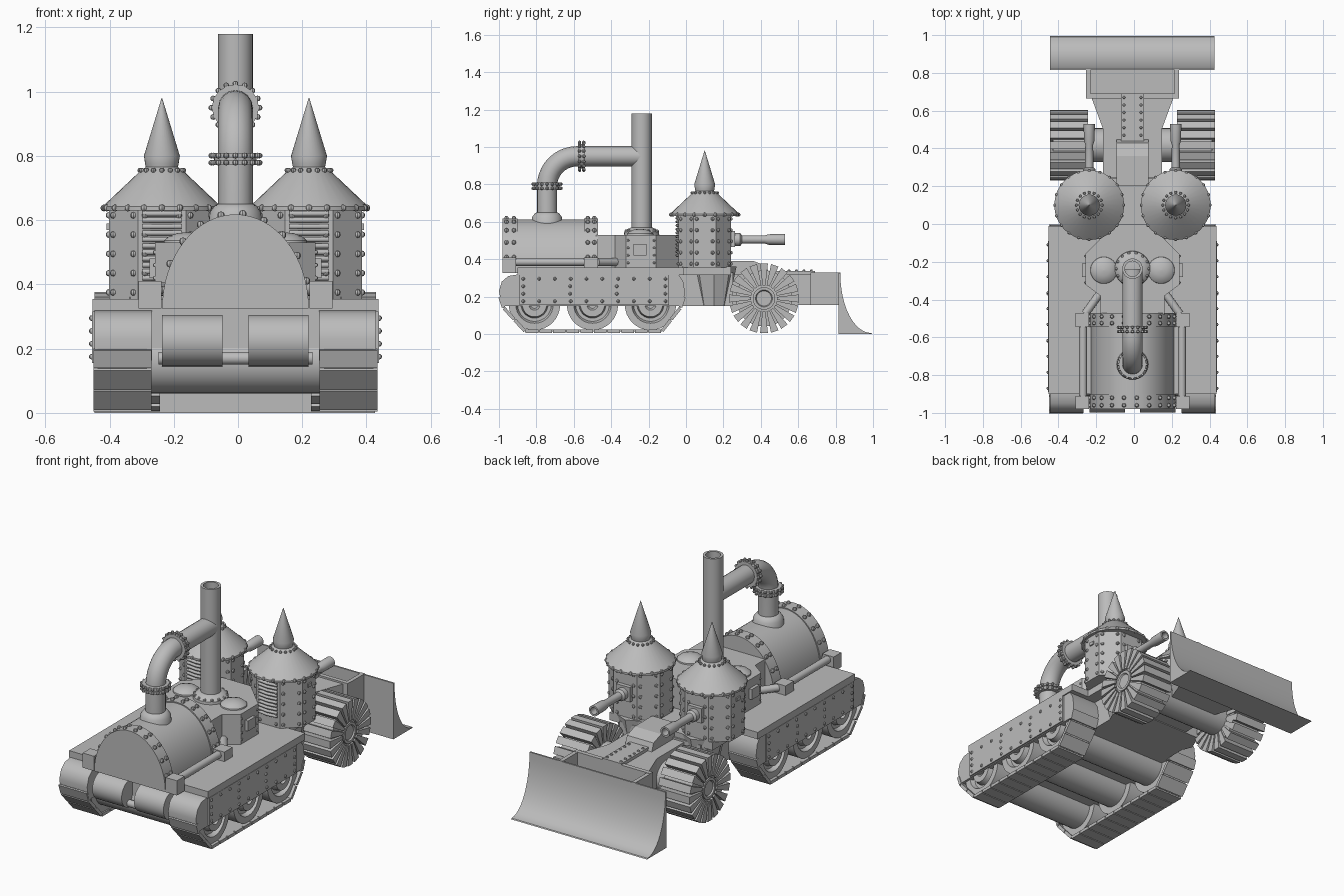
import bpy, bmesh
from math import pi, sin, cos, tau
from mathutils import Vector, Matrix

old = bpy.data.objects.get("Cube")
if old:
    bpy.data.objects.remove(old)

grey = bpy.data.materials.new("iron_grey")
grey.use_nodes = True
grey.diffuse_color = (0.5, 0.5, 0.5, 1)
grey.node_tree.nodes["Principled BSDF"].inputs["Base Color"].default_value = (0.5, 0.5, 0.5, 1)
CX = -0.008
SIDES = ((1, "left_"), (-1, "right_"))


def add(name, data):
    ob = bpy.data.objects.new(name, data)
    ob.location.x = CX
    data.materials.append(grey)
    bpy.context.collection.objects.link(ob)
    return ob


def finish(name, bm, smooth=False):
    bmesh.ops.recalc_face_normals(bm, faces=bm.faces)
    if smooth:
        for f in bm.faces:
            f.smooth = True
        for e in bm.edges:
            e.smooth = e.is_manifold and e.calc_face_angle() < 0.6
    me = bpy.data.meshes.new(name)
    bm.to_mesh(me)
    bm.free()
    return add(name, me)


def box(name, x, y, z):
    return prism(name, [(x[0], y[0]), (x[1], y[0]), (x[1], y[1]), (x[0], y[1])], "Z", *z)


# Extrude a flat outline along one axis from a to b
def prism(name, pts, axis, a, b, smooth=False):
    bm = bmesh.new()
    put = {"X": lambda p, t: (t, p[0], p[1]), "Y": lambda p, t: (p[0], t, p[1]),
           "Z": lambda p, t: (p[0], p[1], t)}[axis]
    ends = [[bm.verts.new(put(p, t)) for p in pts] for t in (a, b)]
    for e in ends:
        bm.faces.new(e)
    for i in range(len(pts)):
        j = (i + 1) % len(pts)
        bm.faces.new((ends[0][i], ends[0][j], ends[1][j], ends[1][i]))
    return finish(name, bm, smooth)


# Revolve (radius, height) points around a direction
def lathe(name, prof, loc, axis=(0, 0, 1), seg=32, hollow=False):
    bm = bmesh.new()
    rot = Vector(axis).to_track_quat("Z", "Y").to_matrix()
    rings = [[bm.verts.new(rot @ Vector((r * cos(tau * i / seg), r * sin(tau * i / seg), h)) + Vector(loc))
              for i in range(seg)] for r, h in prof]
    pairs = list(zip(rings, rings[1:])) + ([(rings[-1], rings[0])] if hollow else [])
    for p, q in pairs:
        for i in range(seg):
            j = (i + 1) % seg
            bm.faces.new((p[i], p[j], q[j], q[i]))
    if not hollow:
        bm.faces.new(rings[0])
        bm.faces.new(rings[-1])
    return finish(name, bm, True)


def drum(name, r, a, b, y, z, seg=32):
    return lathe(name, [(r, a), (r, b)], (0, y, z), (1, 0, 0), seg)


def bolts(name, pts, r=0.009):
    bm = bmesh.new()
    for p in pts:
        bmesh.ops.create_uvsphere(bm, u_segments=8, v_segments=5, radius=r, matrix=Matrix.Translation(p))
    return finish(name, bm, True)


def ring(n, r, loc, axis=(0, 0, 1)):
    rot = Vector(axis).to_track_quat("Z", "Y").to_matrix()
    return [rot @ Vector((r * cos(tau * i / n), r * sin(tau * i / n), 0)) + Vector(loc) for i in range(n)]


def pipe(name, pts, r):
    cu = bpy.data.curves.new(name, "CURVE")
    cu.dimensions, cu.bevel_depth, cu.bevel_resolution, cu.use_fill_caps = "3D", r, 6, True
    sp = cu.splines.new("POLY")
    sp.points.add(len(pts) - 1)
    for p, co in zip(sp.points, pts):
        p.co = (*co, 1)
    return add(name, cu)


# Hull and decks
box("hull", (-0.26, 0.26), (-0.9, 0.25), (0.15, 0.33))
box("main_deck", (-0.445, 0.445), (-0.9, -0.01), (0.315, 0.355))
box("turret_deck", (-0.33, 0.33), (-0.02, 0.24), (0.315, 0.36))
for i, y in enumerate((-0.81, -0.5, -0.19)):
    drum(f"roller_{i}", 0.1, -0.3, 0.3, y, 0.16)
for s, side in SIDES:
    drum(side + "front_drum", 0.08, s * 0.04, s * 0.228, -0.918, 0.225)
drum("front_drum_axle", 0.02, -0.24, 0.24, -0.93, 0.17)

# Boiler with two riveted bands
def arch(grow):
    return [((0.222 + grow) * cos(pi * i / 32), 0.325 + (0.287 + grow) * sin(pi * i / 32)) for i in range(33)]


prism("boiler", arch(0), "Y", -0.975, -0.475, True)
for i, (a, b) in enumerate(((-0.98, -0.9), (-0.545, -0.47))):
    prism(f"boiler_band_{i}", arch(0.006), "Y", a, b, True)
    bolts(f"boiler_rivets_{i}", [(x, y, z) for y in (a + 0.02, b - 0.02) for x, z in arch(0.009)[3:31:3]], 0.012)

# Middle housing under the chimney
half = [(0.09, 0.0), (0.25, -0.16), (0.25, -0.32), (0.17, -0.38), (0.17, -0.48)]
prism("housing", half + [(-x, y) for x, y in reversed(half)], "Z", 0.35, 0.53)
for s, side in SIDES:
    lathe(side + "dome", [(0.072, 0), (0.07, 0.012), (0.055, 0.025), (0.03, 0.034), (0.002, 0.037)],
          (s * 0.152, -0.245, 0.525))
    box(side + "housing_vent", (s * 0.25, s * 0.268), (-0.28, -0.21), (0.42, 0.48))
    bolts(side + "housing_rivets", [(s * 0.25, y, z) for y in (-0.31, -0.17) for z in (0.38, 0.42, 0.46, 0.5)], 0.007)
    # Steam lines beside the boiler
    box(side + "line_front_block", (s * 0.23, s * 0.302), (-0.98, -0.91), (0.325, 0.41))
    box(side + "line_rear_block", (s * 0.23, s * 0.302), (-0.545, -0.47), (0.35, 0.41))
    pipe(side + "steam_line", [(s * 0.262, y, 0.385) for y in (-0.92, -0.52)], 0.021)
    pipe(side + "steam_branch", [(s * 0.25, -0.475, 0.385), (s * 0.16, -0.35, 0.385)], 0.021)

# Chimney and feed pipe
CY, FY, PZ = -0.237, -0.743, 0.95
lathe("chimney", [(0.054, 0.5), (0.054, 1.18), (0.04, 1.18), (0.04, 0.5)], (0, CY, 0), hollow=True)
lathe("chimney_collar", [(0.095, 0.52), (0.093, 0.545), (0.075, 0.562), (0.054, 0.57)], (0, CY, 0))
bolts("chimney_collar_bolts", ring(14, 0.085, (0, CY, 0.55)))
R = 0.16
bend = [(0, FY + R - R * cos(a), PZ - R + R * sin(a)) for a in (pi / 2 * i / 10 for i in range(11))]
pipe("feed_pipe", [(0, FY, 0.6)] + bend + [(0, CY, PZ)], 0.054)
lathe("feed_pipe_foot", [(0.085, 0.58), (0.08, 0.625), (0.065, 0.645), (0.054, 0.65)], (0, FY, 0))
for name, loc, ax in (("lower", (0, FY, 0.79), (0, 0, 1)), ("upper", (0, -0.558, PZ), (0, 1, 0))):
    lathe(name + "_flange", [(0.072, -0.019), (0.072, -0.003), (0.066, -0.003), (0.066, 0.003), (0.072, 0.003),
                             (0.072, 0.019)], loc, ax)
    d = Vector(ax) * 0.011
    bolts(name + "_flange_bolts", ring(16, 0.075, Vector(loc) + d, ax) + ring(16, 0.075, Vector(loc) - d, ax))

# Twin turrets
TY = 0.1
for s, side in SIDES:
    tx = s * 0.229
    q = [(0.075, -0.14), (0.165, -0.06), (0.165, 0.06), (0.075, 0.14)]
    octo = [(tx + x, TY + y) for x, y in q + [(-x, y) for x, y in reversed(q)]]
    prism(side + "turret", octo, "Z", 0.355, 0.64)
    studs = []
    for a, b in zip(octo, octo[1:] + octo[:1]):
        a, b = Vector(a), Vector(b)
        studs += [(*a.lerp(b, t), 0.375 + 0.06 * k) for t in (0.15, 0.85) for k in range(5)]
    bolts(side + "turret_studs", studs, 0.01)
    for k in range(11):
        pipe(f"{side}slat_{k}", [(tx - 0.06, TY - 0.14, 0.42 + 0.02 * k), (tx, TY - 0.148, 0.42 + 0.02 * k),
                                 (tx + 0.06, TY - 0.14, 0.42 + 0.02 * k)], 0.008)
    lathe(side + "turret_roof", [(0.185, 0.63), (0.185, 0.642), (0.065, 0.755), (0.05, 0.765), (0.052, 0.775),
                                 (0.056, 0.8), (0.001, 0.98)], (tx, TY, 0), seg=32)
    bolts(side + "roof_edge_bolts", ring(20, 0.18, (tx, TY, 0.638)), 0.011)
    bolts(side + "roof_top_bolts", ring(16, 0.068, (tx, TY, 0.755)), 0.008)
    box(side + "turret_hatch", (tx + s * 0.16, tx + s * 0.172), (TY - 0.015, TY + 0.015), (0.57, 0.59))
    lathe(side + "turret_base", [(0.075, 0.15), (0.12, 0.36)], (s * 0.21, 0.15, 0), seg=8)
    # Guns with flared muzzles
    box(side + "gun_mount", (tx - 0.045, tx + 0.045), (0.23, 0.262), (0.465, 0.55))
    lathe(side + "gun", [(0.034, 0.25), (0.034, 0.29), (0.022, 0.3), (0.021, 0.42), (0.028, 0.44), (0.03, 0.53),
                         (0.02, 0.53), (0.018, 0.45)], (tx, 0, 0.505), (0, 1, 0), 20)

# Crawler tracks
cover = [(-0.9, 0.318), (-0.95, 0.31), (-0.985, 0.28), (-1.0, 0.23), (-0.985, 0.15),
         (-0.02, 0.15), (-0.005, 0.22), (-0.015, 0.28), (-0.04, 0.318)]
belt = [Vector(p) for p in ((-0.995, 0.2), (-0.975, 0.14), (-0.86, 0.014), (-0.13, 0.014), (-0.03, 0.14), (-0.01, 0.2))]
for s, side in SIDES:
    prism(side + "track_cover", cover, "X", s * 0.26, s * 0.438, True)
    box(side + "cover_plate", (s * 0.43, s * 0.447), (-0.89, -0.09), (0.155, 0.315))
    rivets = [(s * 0.447, -0.87 + 0.0845 * i, z) for i in range(10) for z in (0.175, 0.295)]
    rivets += [(s * 0.447, y, z) for y in (-0.87, -0.62, -0.37, -0.11) for z in (0.215, 0.255)]
    bolts(side + "cover_rivets", rivets)
    for i, y in enumerate((-0.81, -0.5, -0.19)):
        lathe(f"{side}road_wheel_{i}", [(0.137, 0.27), (0.137, 0.425), (0.1, 0.425), (0.09, 0.4), (0.072, 0.4),
                                        (0.065, 0.432), (0.03, 0.432), (0.02, 0.415)], (0, y, 0.157), (s, 0, 0))
    # Belt links laid along the lower run
    n = 0
    for a, b in zip(belt, belt[1:]):
        count = max(1, round((b - a).length / 0.075))
        d = (b - a) / count
        nrm = Vector((-d.y, d.x)).normalized() * 0.009
        for k in range(count):
            p, e = a + d * (k + 0.04), a + d * (k + 0.96)
            prism(f"{side}track_link_{n}", [p - nrm, e - nrm, e + nrm, p + nrm], "X", s * 0.262, s * 0.442)
            n += 1
        prism(f"{side}belt_{n}", [a, b, b + nrm, a + nrm], "X", s * 0.275, s * 0.43)

# Paddle wheels on a thick axle
WY, WZ = 0.417, 0.19
drum("paddle_axle", 0.09, -0.26, 0.26, WY, WZ)
for s, side in SIDES:
    lathe(side + "paddle_wheel", [(0.15, 0.24), (0.15, 0.42), (0.06, 0.425), (0.06, 0.436), (0.045, 0.436),
                                  (0.04, 0.428)], (0, WY, WZ), (s, 0, 0), 40)
    for i in range(20):
        u = Vector((cos(tau * i / 20), sin(tau * i / 20)))
        v = Vector((-u.y, u.x))
        c = Vector((WY, WZ))
        prism(f"{side}paddle_{i}", [c + u * 0.07 - v * 0.008, c + u * 0.186 - v * 0.021,
                                    c + u * 0.186 + v * 0.021, c + u * 0.07 + v * 0.008], "X", s * 0.235, s * 0.438)

# Tail body, hatch and plough frame
tail = [(0.155, 0.2), (0.155, 0.5), (0.225, 0.69)]
prism("tail_body", tail + [(-x, y) for x, y in reversed(tail)], "Z", 0.155, 0.32)
box("tail_spine", (-0.06, 0.06), (0.3, 0.69), (0.31, 0.338))
bolts("tail_bolts", [(x, 0.47 + 0.04 * i, 0.338) for x in (-0.045, 0.045) for i in range(6)], 0.008)
prism("tail_hatch", [(0.2, 0.31), (0.45, 0.31), (0.43, 0.365), (0.36, 0.39), (0.2, 0.39)], "X", -0.085, 0.085)
box("frame_back_bar", (-0.245, 0.245), (0.665, 0.69), (0.155, 0.33))
box("frame_floor", (-0.24, 0.24), (0.68, 0.82), (0.155, 0.17))
for s, side in SIDES:
    box(side + "frame_arm", (s * 0.222, s * 0.245), (0.665, 0.825), (0.155, 0.328))

# Plough blade
curve = [(0.99 - 0.165 * sin(pi / 2 * t / 12), 0.325 - 0.32 * cos(pi / 2 * t / 12)) for t in range(13)]
prism("plough", [(0.815, 0.0), (0.995, 0.0)] + curve + [(0.815, 0.325)], "X", -0.438, 0.434, True)
